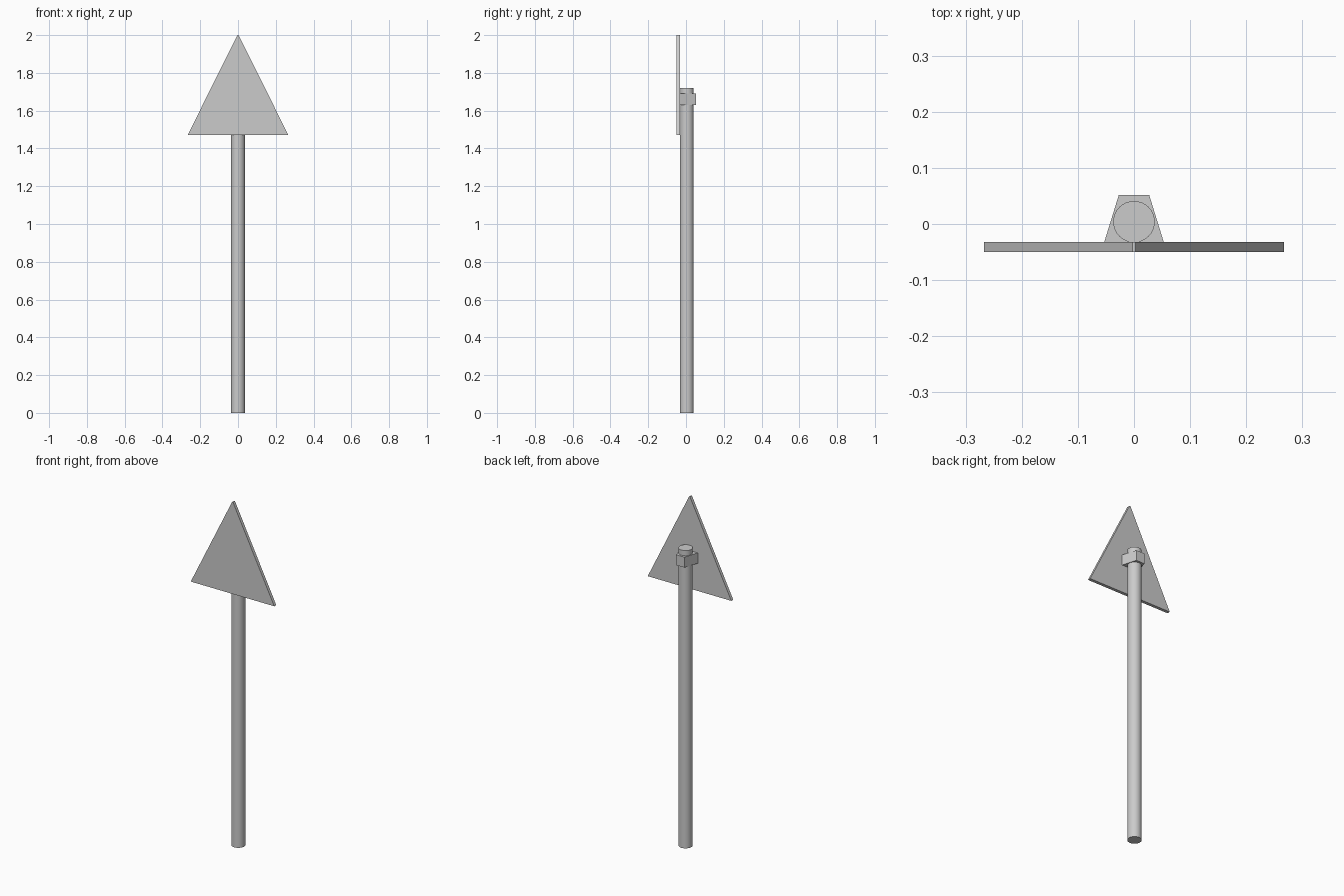
import bpy
import bmesh
from mathutils import Vector

if "Cube" in bpy.data.objects:
    bpy.data.objects.remove(bpy.data.objects["Cube"])


def prism(name, profile, extrude):
    """Closed solid from a flat profile swept along a vector."""
    bm = bmesh.new()
    face = bm.faces.new([bm.verts.new(p) for p in profile])
    geom = bmesh.ops.extrude_face_region(bm, geom=[face])["geom"]
    verts = [g for g in geom if isinstance(g, bmesh.types.BMVert)]
    bmesh.ops.translate(bm, verts=verts, vec=Vector(extrude))
    bmesh.ops.recalc_face_normals(bm, faces=bm.faces)
    mesh = bpy.data.meshes.new(name)
    bm.to_mesh(mesh)
    bm.free()
    obj = bpy.data.objects.new(name, mesh)
    bpy.context.collection.objects.link(obj)
    return obj


# Round post
POST_HEIGHT = 1.72
bpy.ops.mesh.primitive_cylinder_add(vertices=32, radius=0.037, depth=POST_HEIGHT,
                                    location=(0, 0.004, POST_HEIGHT / 2))
bpy.context.object.name = "post"
bpy.ops.object.shade_smooth_by_angle()

# Triangular sign plate with a tiny blunt tip
FRONT = -0.05
prism("sign_plate",
      [(-0.267, FRONT, 1.47), (0.267, FRONT, 1.47),
       (0.003, FRONT, 2.0), (-0.003, FRONT, 2.0)],
      (0, 0.018, 0))

# Tapered clamp wrapping the post behind the plate
prism("clamp_bracket",
      [(-0.053, -0.032, 1.63), (0.053, -0.032, 1.63),
       (0.027, 0.052, 1.63), (-0.027, 0.052, 1.63)],
      (0, 0, 0.06))
